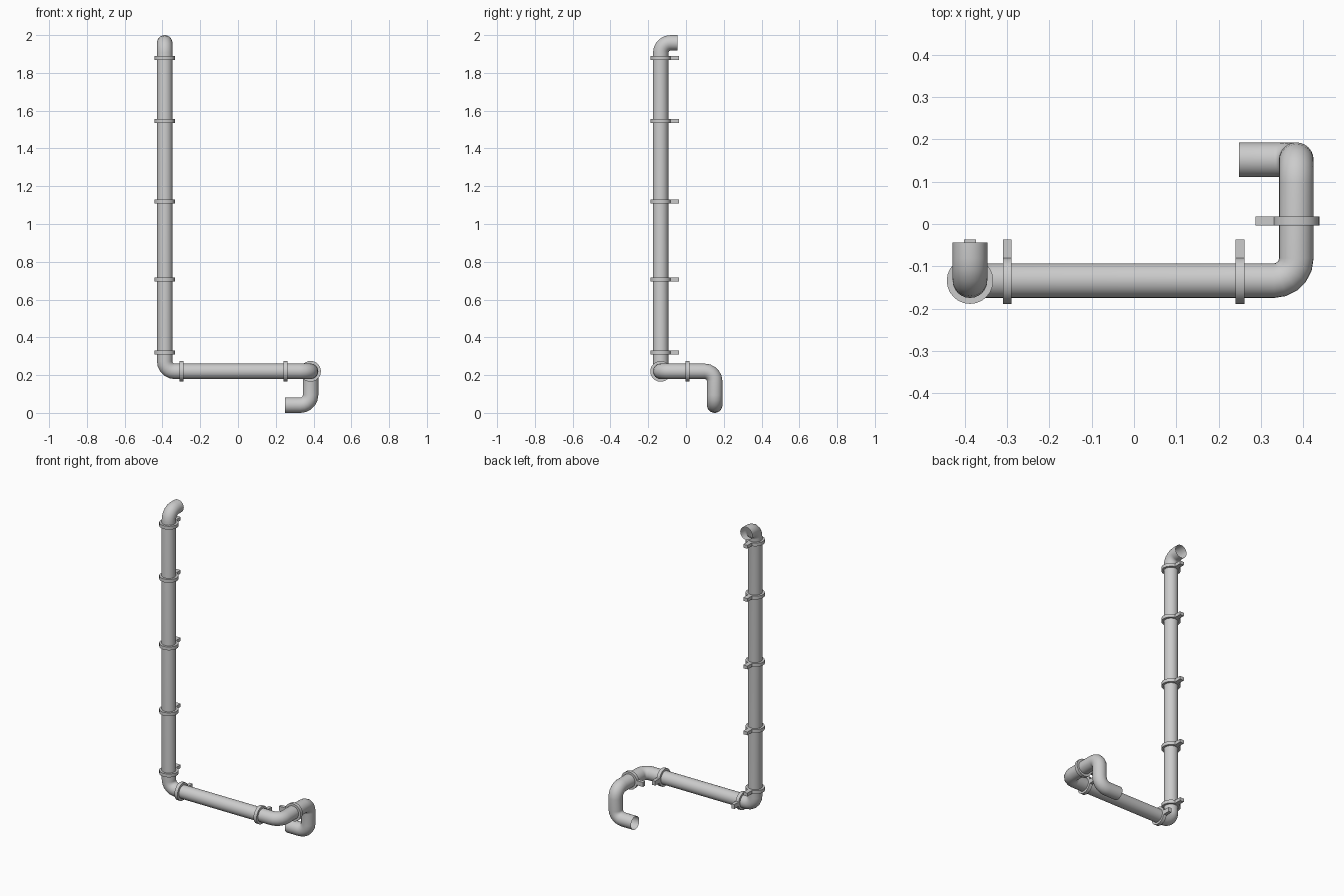
import bpy, bmesh, math
from mathutils import Vector, Matrix

if "Cube" in bpy.data.objects:
    bpy.data.objects.remove(bpy.data.objects["Cube"])

R = 0.041          # pipe radius
BEND = 0.053       # elbow centreline radius
SIDES = 24
XL, XR = -0.388, 0.384
YF, YB = -0.134, 0.152
ZT, ZM, ZB = 1.959, 0.22, R


def finish(bm, name):
    bmesh.ops.recalc_face_normals(bm, faces=bm.faces)
    me = bpy.data.meshes.new(name)
    bm.to_mesh(me)
    bm.free()
    ob = bpy.data.objects.new(name, me)
    bpy.context.collection.objects.link(ob)
    bpy.context.view_layer.objects.active = ob
    ob.select_set(True)
    bpy.ops.object.shade_smooth_by_angle(angle=math.radians(35))
    ob.select_set(False)
    return ob


def rounded_path(corners, steps=5):
    """Points and tangents along straight runs joined by 90 degree arcs."""
    p = [Vector(c) for c in corners]
    out = [(p[0], (p[1] - p[0]).normalized())]
    for a, b, c in zip(p, p[1:], p[2:]):
        d0, d1 = (b - a).normalized(), (c - b).normalized()
        centre = b - d0 * BEND + d1 * BEND
        for i in range(steps + 1):
            t = math.pi / 2 * i / steps
            pos = centre + BEND * (d0 * math.sin(t) - d1 * math.cos(t))
            out.append((pos, d0 * math.cos(t) + d1 * math.sin(t)))
    out.append((p[-1], (p[-1] - p[-2]).normalized()))
    return out


def pipe(name, corners):
    bm = bmesh.new()
    path = rounded_path(corners)
    side = path[0][1].orthogonal().normalized()
    prev_t, prev = path[0][1], None
    for pos, tan in path:
        side = prev_t.rotation_difference(tan) @ side
        up = tan.cross(side)
        ring = []
        for k in range(SIDES):
            a = 2 * math.pi * k / SIDES
            ring.append(bm.verts.new(pos + R * (side * math.cos(a) + up * math.sin(a))))
        if prev:
            for k in range(SIDES):
                j = (k + 1) % SIDES
                bm.faces.new((prev[k], prev[j], ring[j], ring[k]))
        prev, prev_t = ring, tan
    return finish(bm, name)


def clamp(name, pos, axis, tab_dir):
    """Collar round the pipe with a mounting lug pointing along tab_dir."""
    w, ro, ri = 0.021, 0.055, R - 0.001
    x, z = Vector(tab_dir), Vector(axis)
    m = Matrix((x, z.cross(x), z)).transposed().to_4x4()
    m.translation = pos
    bm = bmesh.new()
    profile = [(ri, -w / 2), (ro, -w / 2), (ro, w / 2), (ri, w / 2)]
    rings = []
    for k in range(SIDES):
        a = 2 * math.pi * k / SIDES
        rings.append([bm.verts.new((r * math.cos(a), r * math.sin(a), h)) for r, h in profile])
    for k in range(SIDES):
        r0, r1 = rings[k], rings[(k + 1) % SIDES]
        for i in range(4):
            j = (i + 1) % 4
            bm.faces.new((r0[i], r0[j], r1[j], r1[i]))
    # lug
    bmesh.ops.create_cube(bm, size=1, matrix=Matrix.Translation((0.0735, 0, 0))
                          @ Matrix.Diagonal((0.047, 0.028, w, 1)))
    bm.transform(m)
    return finish(bm, name)


# continuous pipe from top outlet to bottom outlet
pipe("drain_pipe", [(XL, -0.044, ZT), (XL, YF, ZT), (XL, YF, ZM), (XR, YF, ZM),
                    (XR, YB, ZM), (XR, YB, ZB), (0.248, YB, ZB)])

# clamps on the vertical run
for i, z in enumerate((0.32, 0.705, 1.12, 1.545, 1.88)):
    clamp(f"vertical_clamp_{i + 1}", (XL, YF, z), (0, 0, 1), (0, 1, 0))
# clamps on the horizontal run
for i, x in enumerate((-0.30, 0.251)):
    clamp(f"horizontal_clamp_{i + 1}", (x, YF, ZM), (1, 0, 0), (0, 1, 0))
# clamp on the short return run
clamp("return_clamp", (XR, 0.007, ZM), (0, 1, 0), (-1, 0, 0))
